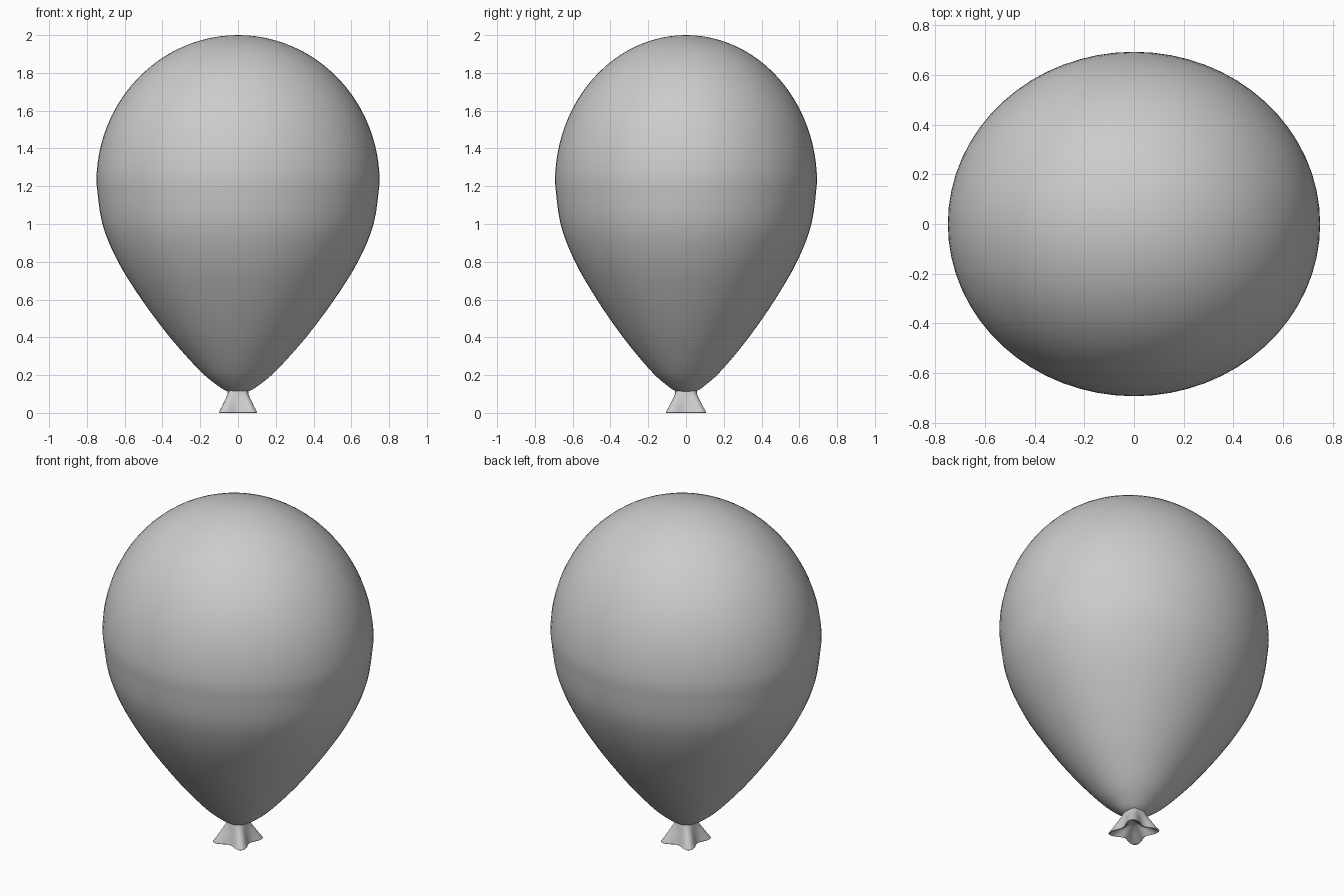
import bpy, bmesh
from math import sin, cos, pi

if "Cube" in bpy.data.objects:
    bpy.data.objects.remove(bpy.data.objects["Cube"])

def skin(name, rings, bottom=None, top=None):
    """Skin equal-length rings of points, closing the ends with optional poles."""
    bm = bmesh.new()
    vs = [[bm.verts.new(p) for p in r] for r in rings]
    n = len(vs[0])
    for a, b in zip(vs, vs[1:]):
        for i in range(n):
            j = (i + 1) % n
            bm.faces.new((a[i], a[j], b[j], b[i]))
    for pole, ring in ((bottom, vs[0]), (top, vs[-1])):
        if pole is not None:
            v = bm.verts.new((0, 0, pole))
            for i in range(n):
                bm.faces.new((v, ring[i], ring[(i + 1) % n]))
    bmesh.ops.recalc_face_normals(bm, faces=bm.faces)
    me = bpy.data.meshes.new(name)
    bm.to_mesh(me)
    bm.free()
    ob = bpy.data.objects.new(name, me)
    bpy.context.collection.objects.link(ob)
    bpy.ops.object.select_all(action='DESELECT')
    bpy.context.view_layer.objects.active = ob
    ob.select_set(True)
    bpy.ops.object.shade_smooth_by_angle(angle=1.0)
    return ob

def catmull(pts, steps):
    out = []
    p = [pts[0]] + pts + [pts[-1]]
    for a, b, c, d in zip(p, p[1:], p[2:], p[3:]):
        for s in range(steps):
            t = s / steps
            out.append(tuple(0.5 * (2*y + (z - x)*t + (2*x - 5*y + 4*z - w)*t*t
                                    + (3*y - x - 3*z + w)*t**3)
                             for x, y, z, w in zip(a, b, c, d)))
    return out

# Balloon body: tapered lower profile, elliptical dome, slightly narrower in y
SEG = 64
lower = [(.035, .107), (.07, .12), (.115, .15), (.185, .207), (.28, .307),
         (.38, .425), (.51, .60), (.635, .80), (.718, 1.0), (.75, 1.22)]
profile = catmull(lower, 4)
profile += [(.75 * cos(t * pi / 48), 1.22 + .78 * sin(t * pi / 48)) for t in range(24)]
rings = [[(r * cos(2*pi*i/SEG), .925 * r * sin(2*pi*i/SEG), z) for i in range(SEG)]
         for r, z in profile]
skin("balloon_body", rings, bottom=.104, top=2.0)

# Tied neck: flared skirt with four diagonal folds, hollow underneath
def fold_ring(r, wave, z):
    pts = []
    for i in range(SEG):
        a = 2 * pi * i / SEG
        q = r - wave * cos(4 * a) + .15 * wave * cos(8 * a)
        pts.append((q * cos(a), 1.06 * q * sin(a), z))
    return pts

neck = [(.025, .003, .05), (.06, .013, .03), (.09, .025, .004), (.098, .028, 0),
        (.102, .028, .003), (.09, .021, .03), (.075, .013, .065),
        (.06, .005, .1), (.054, .002, .125)]
skin("tied_neck", [fold_ring(*n) for n in neck], bottom=.055, top=.13)
